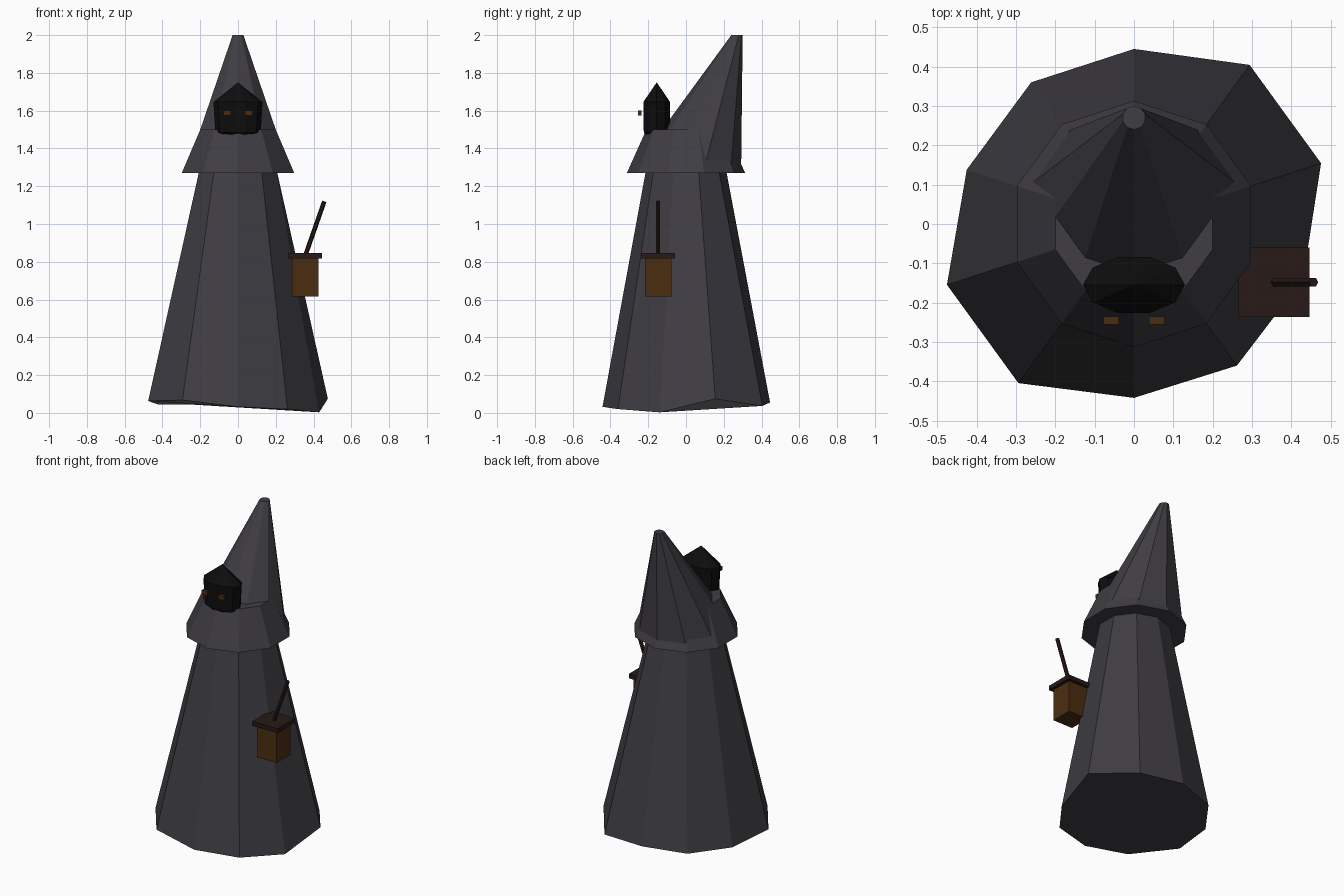
import bpy, bmesh, math
from mathutils import Vector

if "Cube" in bpy.data.objects:
    bpy.data.objects.remove(bpy.data.objects["Cube"])


def material(name, rgb):
    m = bpy.data.materials.new(name)
    m.diffuse_color = (*rgb, 1)
    m.use_nodes = True
    m.node_tree.nodes["Principled BSDF"].inputs["Base Color"].default_value = m.diffuse_color
    return m


CLOTH = material("dark_cloth", (0.05, 0.047, 0.056))
SHADOW = material("face_shadow", (0.004, 0.004, 0.004))
AMBER = material("amber", (0.07, 0.026, 0.005))
WOOD = material("dark_wood", (0.02, 0.01, 0.008))


def finish(name, bm, mat):
    bmesh.ops.recalc_face_normals(bm, faces=bm.faces[:])
    mesh = bpy.data.meshes.new(name)
    bm.to_mesh(mesh)
    bm.free()
    mesh.materials.append(mat)
    obj = bpy.data.objects.new(name, mesh)
    bpy.context.collection.objects.link(obj)
    return obj


def ring(cx, cy, z, rx, ry=None, start=90, n=10):
    ry = rx if ry is None else ry
    angles = [math.radians(start - 360 * i / n) for i in range(n)]
    return [(cx + rx * math.cos(a), cy + ry * math.sin(a), z) for a in angles]


def loft(name, rings, mat, tip=None):
    """Skin the rings, closing the top with a cap or a tip point."""
    bm = bmesh.new()
    loops = [[bm.verts.new(p) for p in r] for r in rings]
    n = len(loops[0])
    for a, b in zip(loops, loops[1:]):
        for i in range(n):
            j = (i + 1) % n
            bm.faces.new((a[i], a[j], b[j], b[i]))
    bm.faces.new(loops[0])
    if tip:
        t = bm.verts.new(tip)
        for i in range(n):
            bm.faces.new((loops[-1][i], loops[-1][(i + 1) % n], t))
    else:
        bm.faces.new(loops[-1])
    return finish(name, bm, mat)


def box(name, centre, size, mat):
    bm = bmesh.new()
    bmesh.ops.create_cube(bm, size=1)
    bmesh.ops.scale(bm, vec=size, verts=bm.verts)
    bmesh.ops.translate(bm, vec=centre, verts=bm.verts)
    return finish(name, bm, mat)


# Robe with an uneven hem (radius, height), clockwise from the back
hem = [(.445, .055), (.5, .037), (.5, .075), (.452, .003), (.445, .02),
       (.442, .032), (.5, .068), (.5, .063), (.447, .045), (.445, .045)]
hem_ring = []
for i, (r, z) in enumerate(hem):
    a = math.radians(90 - 36 * i)
    hem_ring.append((r * math.cos(a), r * math.sin(a), z))
loft("robe", [hem_ring, ring(0, 0, 1.35, .2)], CLOTH)

# Shoulder cape
loft("cape", [ring(0, 0, 1.27, .313), ring(0, 0, 1.5, .21)], CLOTH)

# Hood leaning back to its point
loft("hood", [ring(0, .01, 1.3, .282), ring(0, .27, 2.0, .03)], CLOTH)

# Dark face in the hood
loft("face", [ring(0, -.155, 1.465, .08, .05, 0),
              ring(0, -.155, 1.485, .12, .072, 0),
              ring(0, -.155, 1.645, .13, .075, 0)],
     SHADOW, tip=(0, -.155, 1.75))

# Eyes
for side, s in (("left", -1), ("right", 1)):
    box(side + "_eye", (s * .058, -.245, 1.588), (.04, .02, .025), AMBER)

# Lantern
box("lantern_body", (.356, -.148, .72), (.14, .14, .21), AMBER)
box("lantern_cap", (.356, -.148, .832), (.18, .177, .028), WOOD)

# Lantern handle rod
a, b = Vector((.357, -.148, .835)), Vector((.457, -.148, 1.12))
bm = bmesh.new()
bmesh.ops.create_cone(bm, cap_ends=True, segments=6, radius1=.012,
                      radius2=.012, depth=(b - a).length)
bmesh.ops.rotate(bm, matrix=(b - a).to_track_quat('Z', 'Y').to_matrix(), verts=bm.verts)
bmesh.ops.translate(bm, vec=(a + b) / 2, verts=bm.verts)
finish("lantern_handle", bm, WOOD)
